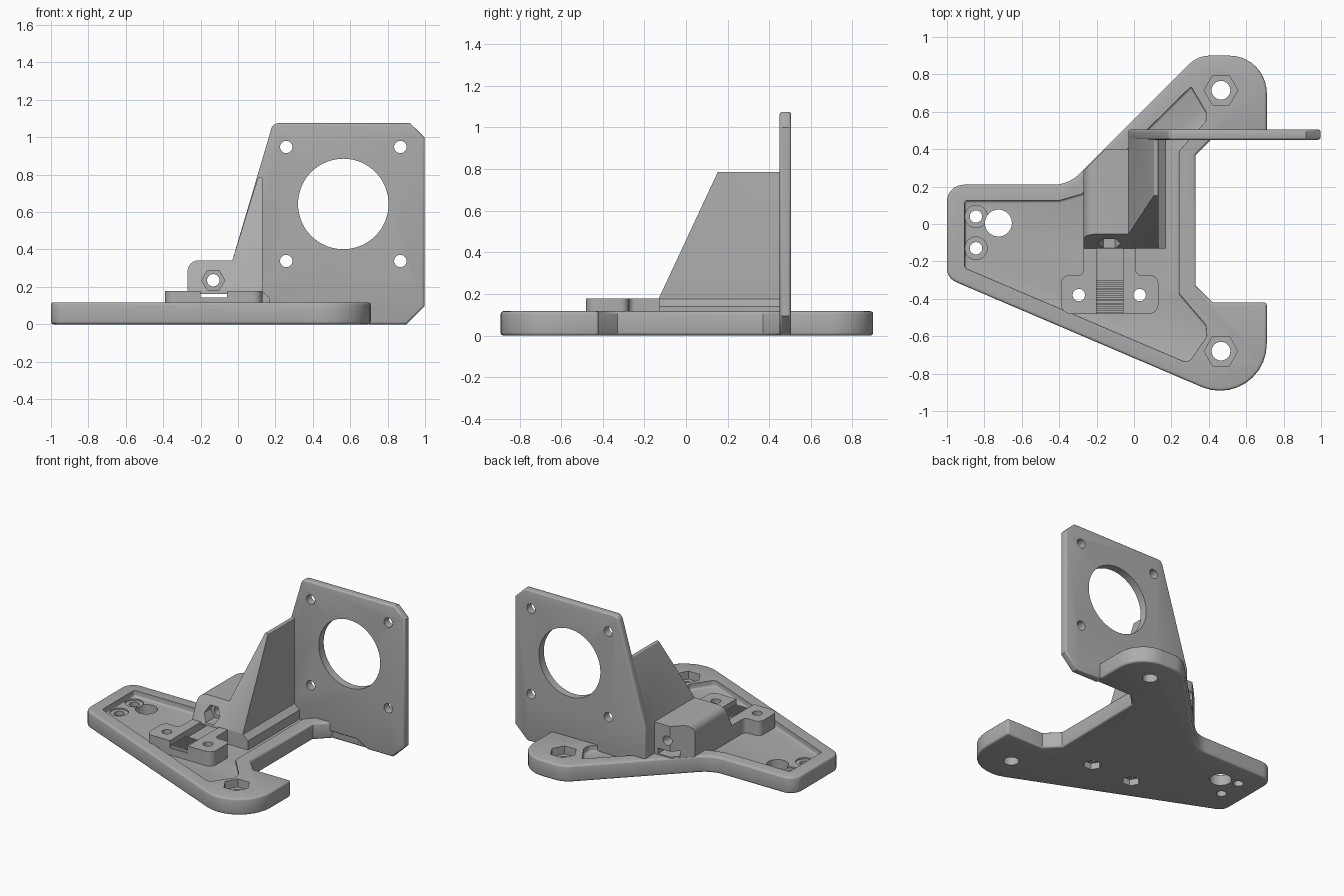
import bpy, bmesh, math
from mathutils import Vector

if "Cube" in bpy.data.objects:
    bpy.data.objects.remove(bpy.data.objects["Cube"])

grey = bpy.data.materials.new("plain grey")
grey.use_nodes = True
grey.diffuse_color = (0.42, 0.42, 0.42, 1)
grey.node_tree.nodes["Principled BSDF"].inputs["Base Color"].default_value = (0.42, 0.42, 0.42, 1)

AXES = {"x": lambda u, v, w: (w, u, v),
        "y": lambda u, v, w: (u, w, v),
        "z": lambda u, v, w: (u, v, w)}


def rounded(corners, steps=10):
    """Outline from (u, v, radius) corners, with each corner filleted."""
    out = []
    for i, (u, v, r) in enumerate(corners):
        p = Vector((u, v))
        if r == 0:
            out.append(p)
            continue
        a = (Vector(corners[i - 1][:2]) - p).normalized()
        b = (Vector(corners[(i + 1) % len(corners)][:2]) - p).normalized()
        half = a.angle(b) / 2
        centre = p + (a + b).normalized() * r / math.sin(half)
        start = p + a * r / math.tan(half) - centre
        end = p + b * r / math.tan(half) - centre
        turn = start.angle_signed(end)
        for k in range(steps + 1):
            t = -turn * k / steps
            c, s = math.cos(t), math.sin(t)
            out.append(centre + Vector((start.x * c - start.y * s, start.x * s + start.y * c)))
    return out


def ring(u, v, r, n=40):
    return [(u + r * math.cos(math.tau * k / n), v + r * math.sin(math.tau * k / n)) for k in range(n)]


def rect(u0, v0, u1, v1):
    return [(u0, v0), (u1, v0), (u1, v1), (u0, v1)]


def apply(obj, mod):
    bpy.context.view_layer.objects.active = obj
    bpy.ops.object.modifier_apply(modifier=mod.name)


def prism(name, outline, lo, hi, axis="z", bevel=0):
    """Extrude a flat outline along an axis, optionally rounding its rims."""
    bm = bmesh.new()
    place = AXES[axis]
    low = bm.faces.new([bm.verts.new(place(p[0], p[1], lo)) for p in outline])
    geo = bmesh.ops.extrude_face_region(bm, geom=[low])["geom"]
    shift = Vector(place(0, 0, hi - lo))
    bmesh.ops.translate(bm, vec=shift, verts=[g for g in geo if isinstance(g, bmesh.types.BMVert)])
    bmesh.ops.recalc_face_normals(bm, faces=bm.faces)
    mesh = bpy.data.meshes.new(name)
    bm.to_mesh(mesh)
    bm.free()
    mesh.materials.append(grey)
    obj = bpy.data.objects.new(name, mesh)
    bpy.context.collection.objects.link(obj)
    if bevel:
        mod = obj.modifiers.new("Rims", "BEVEL")
        mod.width, mod.segments = bevel, 3
        mod.limit_method, mod.angle_limit = "ANGLE", math.radians(60)
        apply(obj, mod)
    return obj


def cut(obj, outline, lo, hi, axis="z", bevel=0):
    cutter = prism("cutter", outline, lo, hi, axis, bevel)
    cutter.hide_render = True
    mod = obj.modifiers.new("Cut", "BOOLEAN")
    mod.operation, mod.solver, mod.object = "DIFFERENCE", "EXACT", cutter
    apply(obj, mod)
    bpy.data.objects.remove(cutter)


# Base plate with shallow pocket
base = prism("base_plate", rounded([
    (-1, 0.21, 0.09), (-1, -0.29, 0.08), (0.71, -1.02, 0.25), (0.71, -0.42, 0),
    (0.42, -0.42, 0), (0.33, -0.33, 0), (0.33, 0.37, 0), (0.42, 0.46, 0),
    (0.71, 0.46, 0), (0.71, 0.9, 0.2), (0.34, 0.9, 0.16), (-0.35, 0.21, 0.2)]),
    0, 0.117, bevel=0.014)
cut(base, rounded([
    (-0.905, 0.125, 0), (-0.905, -0.235, 0), (0.29, -0.745, 0.04), (0.39, -0.6, 0.03),
    (0.385, -0.54, 0.03), (0.24, -0.37, 0.03), (0.24, 0.39, 0.03), (0.385, 0.55, 0.03),
    (0.385, 0.6, 0.03), (0.305, 0.735, 0), (-0.28, 0.16, 0), (-0.4, 0.125, 0.06)], 5),
    0.075, 0.3, bevel=0.012)

# Corner bolt holes with nut recesses
for y in (0.715, -0.68):
    cut(base, ring(0.465, y, 0.09, 6), 0.06, 0.3)
    cut(base, ring(0.465, y, 0.05), -0.1, 0.3)

# Counterbored screw holes and the larger plain hole
for y in (0.04, -0.13):
    cut(base, ring(-0.845, y, 0.06), 0.065, 0.3)
    cut(base, ring(-0.845, y, 0.033), -0.1, 0.3)
cut(base, ring(-0.725, 0.005, 0.072), -0.1, 0.3)

# Belt clamp pad with rails and channel
pad = prism("clamp_pad", rounded([
    (-0.39, -0.48, 0.05), (0.13, -0.48, 0.05), (0.13, -0.275, 0.04), (0.01, -0.275, 0.03),
    (0.01, -0.11, 0), (-0.27, -0.11, 0), (-0.27, -0.275, 0.03), (-0.39, -0.275, 0.04)], 6),
    0.06, 0.177)
cut(pad, rect(-0.2, -0.6, -0.06, 0), 0.125, 0.3)
for x in (-0.295, 0.03):
    for part in (pad, base):
        cut(part, ring(x, -0.38, 0.033), -0.1, 0.3)
    cut(base, ring(x, -0.38, 0.06, 6), -0.1, 0.045)

# Belt teeth
for k in range(9):
    y = -0.473 + k * 0.02
    prism("belt_tooth", rect(-0.203, y, -0.057, y + 0.011), 0.12, 0.142)

# Tensioner block and leaning gusset share one section
block = prism("tensioner_block_and_gusset", rounded([
    (-0.27, 0.065, 0), (-0.27, 0.342, 0.06), (-0.03, 0.342, 0), (0.108, 0.788, 0.01),
    (0.13, 0.785, 0.006), (0.13, 0.175, 0), (0.17, 0.14, 0), (0.17, 0.065, 0)], 6),
    -0.13, 0.47, "y")
cut(block, [(-0.13, 0.18), (0.248, 0.99), (-0.3, 0.99), (-0.3, 0.18)], -1, 1, "x")
cut(block, [(-0.03, 0.4), (-0.03, 0.7), (-0.6, 0.7), (-0.6, -0.045), (-0.155, 0.4)], 0, 0.9)
cut(block, rect(-0.2, 0.125, -0.06, 0.163), -0.3, 0.6, "y")
cut(block, ring(-0.132, 0.235, 0.062, 6), -0.3, -0.03, "y")
cut(block, ring(-0.132, 0.235, 0.033), -0.3, 0.6, "y")

# Upright motor plate
plate = prism("motor_plate", rounded([
    (-0.03, 0.05, 0), (-0.03, 0.342, 0), (0.187, 1.075, 0.04), (0.92, 1.075, 0),
    (0.997, 1.0, 0), (0.997, 0.095, 0), (0.9, 0, 0), (0.7, 0, 0), (0.62, 0.05, 0)], 5),
    0.45, 0.505, "y", bevel=0.012)
cut(plate, ring(0.563, 0.643, 0.242, 64), 0, 1, "y")
for x in (0.258, 0.868):
    for z in (0.338, 0.948):
        cut(plate, ring(x, z, 0.033), 0, 1, "y")

# Smooth rounded surfaces, keep crisp edges
bpy.ops.object.select_all(action="DESELECT")
for obj in bpy.context.collection.objects:
    if obj.type == "MESH" and grey.name in obj.data.materials:
        obj.select_set(True)
        bpy.context.view_layer.objects.active = obj
bpy.ops.object.shade_smooth_by_angle(angle=math.radians(35))
